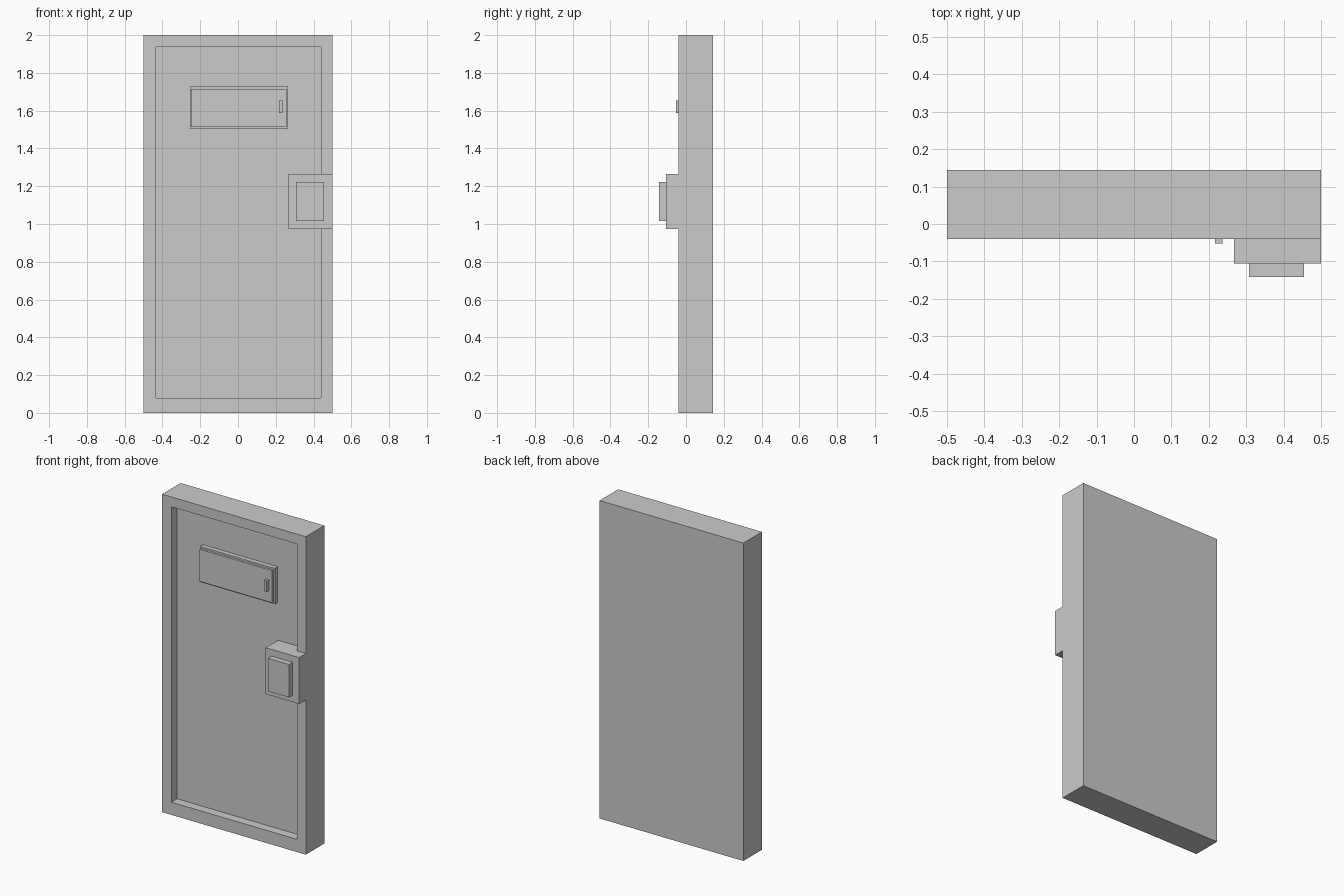
import bpy, bmesh

if "Cube" in bpy.data.objects:
    bpy.data.objects.remove(bpy.data.objects["Cube"])


def box(name, x, y, z):
    """Axis-aligned box from (min, max) pairs."""
    bm = bmesh.new()
    bmesh.ops.create_cube(bm, size=1)
    for v in bm.verts:
        v.co = [r[0] if c < 0 else r[1] for c, r in zip(v.co, (x, y, z))]
    me = bpy.data.meshes.new(name)
    bm.to_mesh(me)
    bm.free()
    ob = bpy.data.objects.new(name, me)
    bpy.context.collection.objects.link(ob)
    return ob


FRONT, PANEL, BACK = -0.04, 0.016, 0.144

# Door slab with the front face inset and pushed back to leave a raised border
slab = box("door_slab", (-0.5, 0.5), (FRONT, BACK), (0, 2))
bm = bmesh.new()
bm.from_mesh(slab.data)
bm.normal_update()
face = min(bm.faces, key=lambda f: f.calc_center_median().y)
bmesh.ops.inset_individual(bm, faces=[face], thickness=0.07)
ext = bmesh.ops.extrude_discrete_faces(bm, faces=[face])
panel = ext["faces"][0]
mid_z = 1.0
# Fit the recess outline, front lip and back panel alike
for v in bm.verts:
    if abs(v.co.x) < 0.49:
        v.co.x = -0.434 if v.co.x < 0 else 0.44
        v.co.z = 0.08 if v.co.z < mid_z else 1.938
for v in panel.verts:
    v.co.y = PANEL
bm.to_mesh(slab.data)
bm.free()

# Viewing hatch: backing plate, sliding cover and small pull
box("hatch_backing", (-0.255, 0.265), (-0.013, PANEL), (1.503, 1.727))
box("hatch_cover", (-0.25, 0.256), (-0.027, -0.013), (1.514, 1.716))
box("hatch_pull", (0.217, 0.236), (-0.052, -0.027), (1.587, 1.655))

# Lock housing overlapping the border, with a raised cover
box("lock_housing", (0.267, 0.5), (-0.106, PANEL), (0.973, 1.265))
box("lock_cover", (0.308, 0.455), (-0.142, -0.106), (1.016, 1.223))
